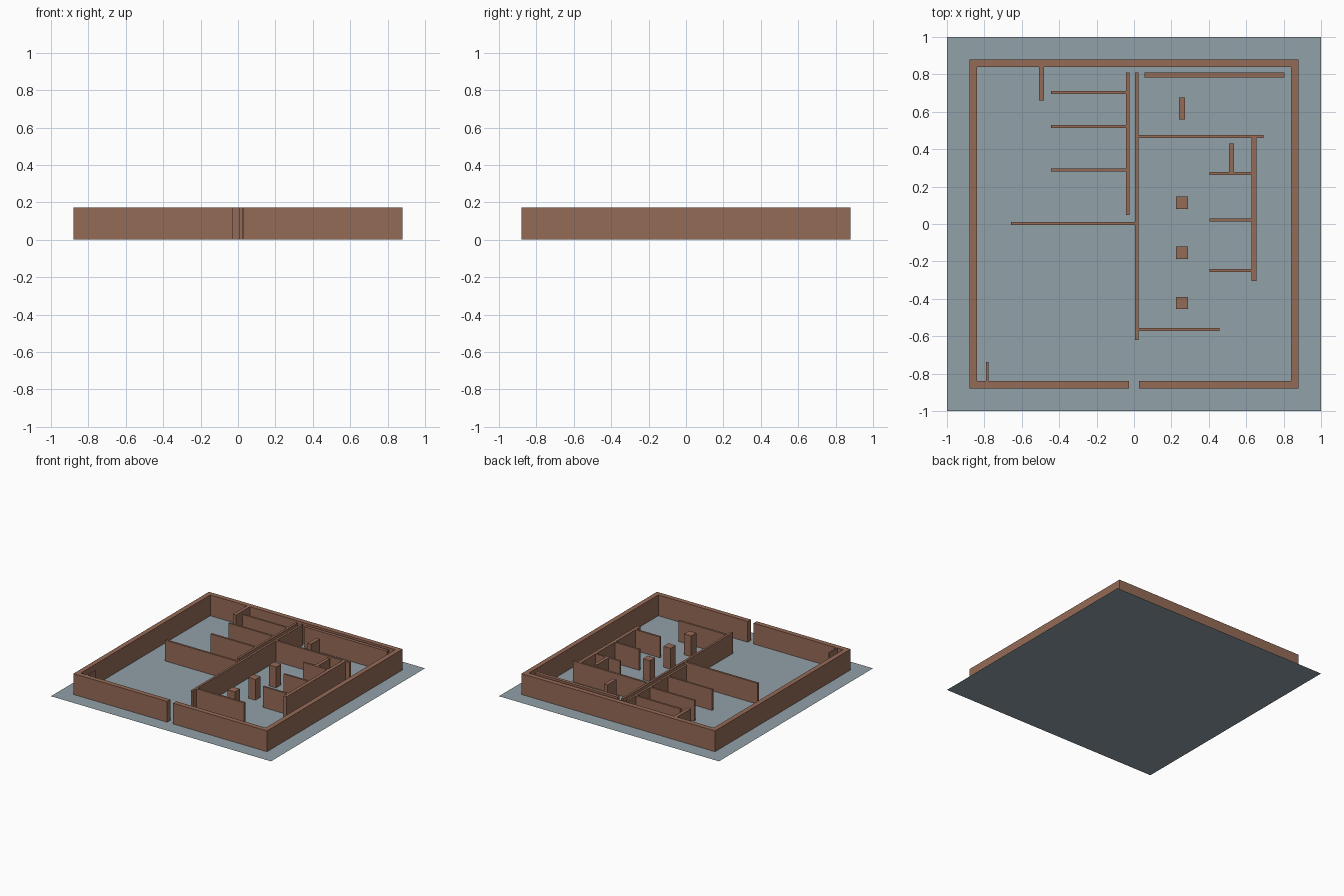
import bpy, bmesh

if "Cube" in bpy.data.objects:
    bpy.data.objects.remove(bpy.data.objects["Cube"])

def material(name, rgb):
    m = bpy.data.materials.new(name)
    m.diffuse_color = (*rgb, 1.0)
    m.use_nodes = True
    m.node_tree.nodes["Principled BSDF"].inputs["Base Color"].default_value = m.diffuse_color
    return m

WALL = material("brown wall", (0.30, 0.147, 0.095))
FLOOR = material("blue grey floor", (0.285, 0.355, 0.39))
BASE, TOP = 0.001, 0.172

def finish(name, bm, mat):
    bmesh.ops.recalc_face_normals(bm, faces=bm.faces)
    mesh = bpy.data.meshes.new(name)
    bm.to_mesh(mesh)
    bm.free()
    mesh.materials.append(mat)
    obj = bpy.data.objects.new(name, mesh)
    bpy.context.collection.objects.link(obj)

def extrude_outline(name, points):
    """Upright prism from a plan outline."""
    bm = bmesh.new()
    face = bm.faces.new([bm.verts.new((x, y, BASE)) for x, y in points])
    new = bmesh.ops.extrude_face_region(bm, geom=[face], use_keep_orig=True)["geom"]
    top = [v for v in new if isinstance(v, bmesh.types.BMVert)]
    bmesh.ops.translate(bm, verts=top, vec=(0, 0, TOP - BASE))
    finish(name, bm, WALL)

def wall(name, x0, x1, y0, y1):
    extrude_outline(name, [(x0, y0), (x1, y0), (x1, y1), (x0, y1)])

# Floor sheet
bm = bmesh.new()
bm.faces.new([bm.verts.new((x, y, 0)) for x, y in ((-1, -1), (1, -1), (1, 1), (-1, 1))])
finish("floor", bm, FLOOR)

# Outer wall: one ring, open at the front entrance
R, I, G = 0.88, 0.84, 0.027
extrude_outline("outer_wall", [(-G, -R), (-R, -R), (-R, R), (R, R), (R, -R), (G, -R),
                               (G, -I), (I, -I), (I, I), (-I, I), (-I, -I), (-G, -I)])

# Short stubs on the outer wall
wall("front_left_stub", -0.79, -0.778, -0.84, -0.737)
wall("back_left_stub", -0.508, -0.48, 0.66, 0.84)

# Left rooms: spine and its partitions
wall("left_spine", -0.043, -0.025, 0.047, 0.81)
for i, y in enumerate((0.704, 0.52, 0.288)):
    wall(f"left_partition_{i + 1}", -0.445, -0.043, y - 0.008, y + 0.008)

# Central spine and the long walls off it
wall("central_spine", 0.005, 0.023, -0.62, 0.81)
wall("left_long_wall", -0.658, 0.005, -0.005, 0.012)
wall("right_long_wall", 0.023, 0.692, 0.46, 0.477)
wall("front_right_wall", 0.023, 0.457, -0.573, -0.556)

# Right rooms: spine and its partitions
wall("right_spine", 0.627, 0.655, -0.305, 0.46)
for i, y in enumerate((0.271, 0.021, -0.248)):
    wall(f"right_partition_{i + 1}", 0.405, 0.627, y - 0.008, y + 0.008)
wall("partition_stub", 0.507, 0.535, 0.279, 0.43)

# Free-standing pieces
wall("back_screen", 0.057, 0.805, 0.782, 0.81)
wall("back_pier", 0.241, 0.273, 0.56, 0.675)
for i, y in enumerate((0.113, -0.154, -0.422)):
    wall(f"pillar_{i + 1}", 0.225, 0.29, y - 0.033, y + 0.033)
